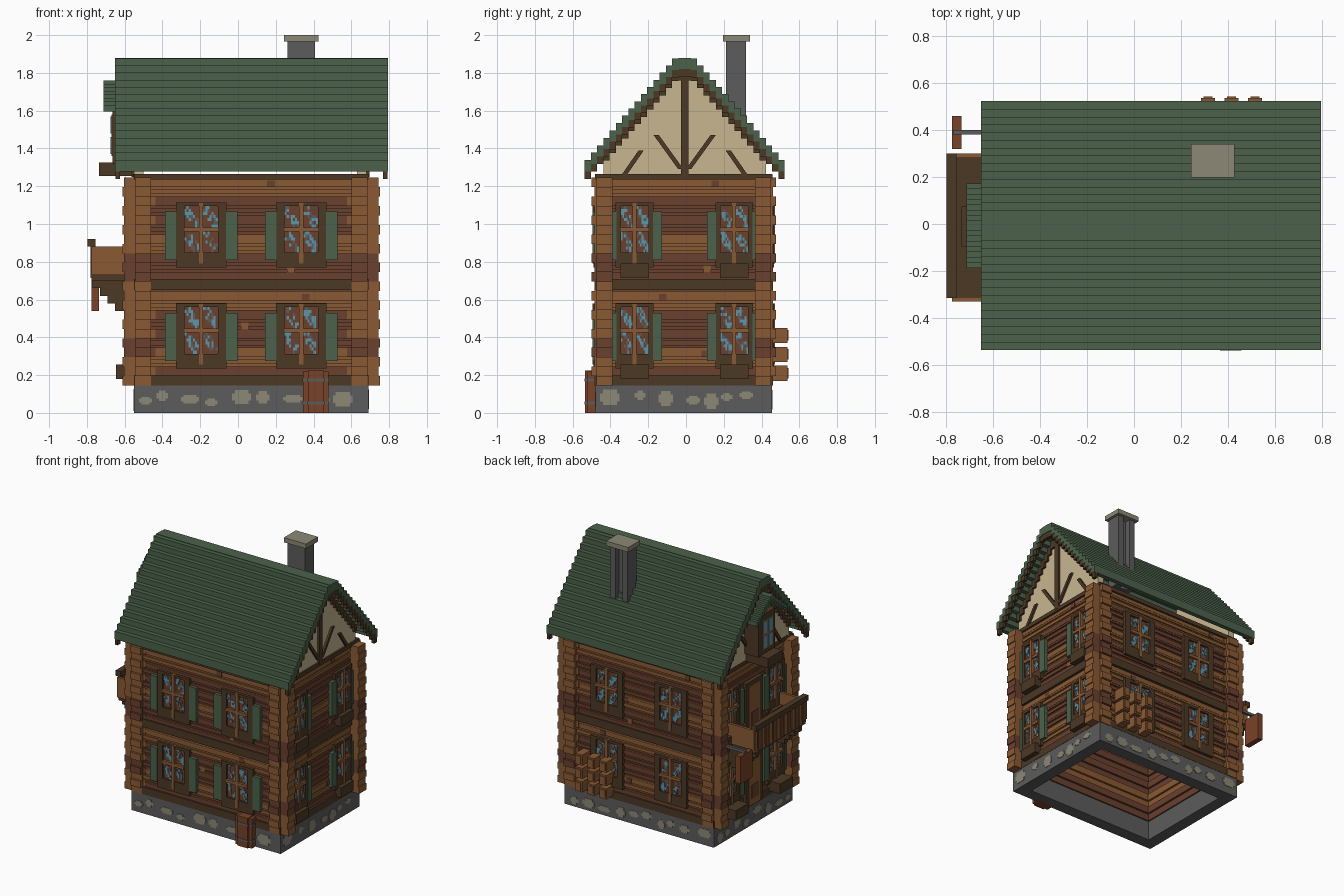
import bpy, bmesh, random
from mathutils import Vector

random.seed(4)
if "Cube" in bpy.data.objects:
    bpy.data.objects.remove(bpy.data.objects["Cube"])

COLOURS = {
    "roof green": (76, 98, 75), "light wood": (138, 90, 52), "red wood": (106, 65, 46),
    "dark timber": (76, 56, 37), "cream plaster": (200, 182, 144), "dark stone": (92, 92, 92),
    "pale stone": (140, 136, 118), "window blue": (92, 150, 170), "barrel wood": (120, 66, 40),
}
NAMES = list(COLOURS)
MATS = []


def linear(v):
    v /= 255
    return v / 12.92 if v < 0.04 else ((v + 0.055) / 1.055) ** 2.4


for name, rgb in COLOURS.items():
    m = bpy.data.materials.new(name)
    m.use_nodes = True
    col = [linear(c) for c in rgb] + [1]
    m.diffuse_color = col
    m.node_tree.nodes["Principled BSDF"].inputs["Base Color"].default_value = col
    MATS.append(m)

parts = {}


def box(part, mat, x, y, z):
    """Axis-aligned block from (min, max) pairs."""
    bm = parts.setdefault(part, bmesh.new())
    lo, hi = [Vector((f(x), f(y), f(z))) for f in (min, max)]
    vs = bmesh.ops.create_cube(bm, size=1)["verts"]
    for v in vs:
        v.co = Vector(l + (c + 0.5) * (h - l) for c, l, h in zip(v.co, lo, hi))
    for f in {f for v in vs for f in v.link_faces}:
        f.material_index = NAMES.index(mat)


def prism(part, mat, pts, x0, x1):
    """Extrude a (y, z) outline along x."""
    bm = parts.setdefault(part, bmesh.new())
    face = bm.faces.new([bm.verts.new((x0, y, z)) for y, z in pts])
    face.material_index = NAMES.index(mat)
    out = bmesh.ops.extrude_face_region(bm, geom=[face], use_keep_orig=True)["geom"]
    vs = [g for g in out if isinstance(g, bmesh.types.BMVert)]
    bmesh.ops.translate(bm, verts=vs, vec=(x1 - x0, 0, 0))
    faces = {f for v in vs for f in v.link_faces}
    for f in faces:
        f.material_index = NAMES.index(mat)
    bmesh.ops.recalc_face_normals(bm, faces=list(faces | {face}))


# side name: (wall axis, outer plane, outward sign, wall ends)
SIDES = {"front": ("y", -0.46, -1, (-0.53, 0.67)), "back": ("y", 0.435, 1, (-0.53, 0.67)),
         "right_end": ("x", 0.67, 1, (-0.46, 0.435)), "left_end": ("x", -0.53, -1, (-0.46, 0.435))}


def wall_box(side, part, mat, u, d, z):
    """Block on a wall: u along it, d outward from its plane."""
    axis, plane, sign, _ = SIDES[side]
    depth = (plane + sign * d[0], plane + sign * d[1])
    box(part, mat, u if axis == "y" else depth, depth if axis == "y" else u, z)


# Hollow stone foundation with pale stones
X, Y, T = (-0.55, 0.69), (-0.48, 0.455), 0.09
for y in ((Y[0], Y[0] + T), (Y[1] - T, Y[1])):
    box("foundation", "dark stone", X, y, (0, 0.145))
for x in ((X[0], X[0] + T), (X[1] - T, X[1])):
    box("foundation", "dark stone", x, (Y[0] + T, Y[1] - T), (0, 0.145))
for side, (_, _, _, ends) in SIDES.items():
    u = ends[0] + 0.02
    while u < ends[1] - 0.06:
        w, tall = random.uniform(0.03, 0.08), random.uniform(0.018, 0.042)
        z = random.uniform(0.045, 0.095)
        for grow, h in ((0, tall), (0.014, tall * 0.5)):
            wall_box(side, "foundation_stones", "pale stone", (u - grow, u + w + grow),
                     (0.0, 0.023), (z - h, z + h))
        u += w + random.uniform(0.04, 0.11)

# Log walls, course by course, with crossed ends at the corners
H = 0.05
for i in range(22):
    z = (0.145 + i * H, 0.145 + (i + 1) * H)
    mid = sum(z) / 2
    light = any(a < mid < b for a, b in ((0.25, 0.35), (0.57, 0.66), (0.86, 0.96), (1.14, 1.25)))
    wood, other = ("light wood", "red wood") if light else ("red wood", "light wood")
    for side, (_, _, _, ends) in SIDES.items():
        wall_box(side, "log_walls", wood, ends, (-0.08 - 0.015 * (i % 2), 0.008 * (i % 2)), z)
        wall_box(side, "log_walls", wood, ends, (-0.07, 0.01), (mid - 0.012, mid + 0.012))
        if i % 3 == 0:
            u = random.uniform(ends[0] + 0.15, ends[1] - 0.25)
            wall_box(side, "log_knots", other, (u, u + 0.04), (0, 0.014), (z[0], z[0] + 0.035))
    end_wood = "red wood" if any(a < mid < b for a, b in ((0.29, 0.39), (0.72, 0.85))) else "light wood"
    jag = 0.016 * (i % 2)
    for sx, cx in ((-1, -0.53), (1, 0.67)):
        for sy, cy in ((-1, -0.46), (1, 0.435)):
            box("corner_logs", end_wood, (cx - sx * (0.06 + 2 * jag), cx + sx * (0.082 - jag / 2)),
                (cy - sy * 0.07, cy + sy * 0.014), z)
            box("corner_logs", end_wood, (cx - sx * 0.07, cx + sx * 0.016),
                (cy - sy * (0.04 + jag), cy + sy * (0.025 + jag)), z)

# Dark floor beams around the house
for side, (_, _, _, ends) in SIDES.items():
    for z in ((0.145, 0.2), (0.65, 0.71), (1.235, 1.265)):
        inset = 0.05 if side.endswith("end") else 0
        wall_box(side, "floor_beams", "dark timber", (ends[0] - 0.02 + inset, ends[1] + 0.02 - inset),
                 (-0.03, 0.022), z)


def window(side, u, z, half, glass, h=0.345):
    """Framed four-pane window with a broken diagonal glint."""
    g0, g1 = z + 0.078, z + h - 0.02
    def b(mat, us, d, zs):
        wall_box(side, "windows", mat, us, d, zs)
    b("red wood", (u - glass, u + glass), (0, 0.016), (g0, g1))
    for s in (-1, 1):
        b("dark timber", (u + s * glass, u + s * half), (0, 0.03), (z, z + h))
    b("dark timber", (u - glass, u + glass), (0, 0.03), (z, g0))
    b("dark timber", (u - glass, u + glass), (0, 0.03), (g1, z + h))
    cz = (g0 + g1) / 2
    b("light wood", (u - 0.011, u + 0.011), (0, 0.036), (z + 0.02, z + h))
    b("light wood", (u - glass, u + glass), (0, 0.035), (cz - 0.011, cz + 0.011))
    n = 7
    cw, ch = (glass - 0.011) / n, (g1 - cz - 0.011) / n
    for pu in (u - glass, u + 0.011):
        for pz in (g0, cz + 0.011):
            for i in range(n):
                for j in range(n):
                    if abs(i + j - n + 1) < 3 and random.random() < 0.65:
                        b(random.choice(("window blue", "window blue", "dark stone")),
                          (pu + i * cw, pu + (i + 1) * cw), (0.01, 0.021),
                          (pz + j * ch, pz + (j + 1) * ch))


# Windows, shutters and sill boxes
for side in SIDES:
    long = side in ("front", "back")
    for u in ((-0.195, 0.335) if long else (-0.272, 0.255)):
        for z in (0.235, 0.77):
            window(side, u, z, 0.133 if long else 0.1, 0.088 if long else 0.073)
            if side != "back":
                near, far = (0.132, 0.192) if long else (0.096, 0.145)
                for s in (-1, 1):
                    wall_box(side, "shutters", "roof green", (u + s * near, u + s * far),
                             (0, 0.034), (z + 0.04, z + 0.295))
            if not long:
                out = 0.115 if side == "left_end" and z < 0.5 else 0.06
                wall_box(side, "sill_boxes", "dark timber", (u - 0.075, u + 0.075), (0, out),
                         (z - 0.055, z + 0.02))

# Entrance and balcony doors
for z in (0.16, 0.71):
    wall_box("left_end", "doors", "dark timber", (-0.11, 0.09), (0, 0.03), (z, z + 0.38))
    wall_box("left_end", "doors", "light wood", (-0.08, 0.06), (0, 0.036), (z, z + 0.35))
    wall_box("left_end", "doors", "red wood", (-0.05, 0.03), (0, 0.04), (z + 0.05, z + 0.15))

# Balcony
box("balcony", "dark timber", (-0.775, -0.53), (-0.31, 0.29), (0.7, 0.735))
box("balcony", "dark timber", (-0.797, -0.755), (-0.315, 0.3), (0.88, 0.92))
for y in (-0.33, 0.28):
    box("balcony", "light wood", (-0.775, -0.56), (y, y + 0.02), (0.73, 0.88))
for k in range(14):
    y = -0.31 + k * 0.044
    box("balcony", "light wood" if k % 2 else "red wood", (-0.78, -0.762), (y, y + 0.034), (0.715, 0.88))
for y in (-0.28, 0.23):
    for k in range(4):
        box("balcony_brackets", "dark timber", (-0.77 + k * 0.04, -0.53), (y, y + 0.04),
            (0.66 - k * 0.04, 0.7 - k * 0.04))

# Hanging board on an iron rod
box("hanging_rod", "dark stone", (-0.77, -0.53), (0.38, 0.4), (0.745, 0.765))
box("hanging_board", "barrel wood", (-0.775, -0.735), (0.32, 0.46), (0.54, 0.745))

# Roof: a stepped sweep of shingle courses
SWEEP = ((0.0, 1.88), (0.04, 1.88), (0.32, 1.56), (0.53, 1.31))
RIDGE, STEP, COUNT = -0.007, 0.0331, 16


def height(d):
    for (a, p), (b, q) in zip(SWEEP, SWEEP[1:]):
        if d <= b:
            return p + (q - p) * (d - a) / (b - a)


def stairs(drop, count):
    half = []
    for k in range(count):
        z = height((k + 0.3) * STEP) - drop
        half += [(k * STEP, z), ((k + 1) * STEP, z)]
    return [(RIDGE - d, z) for d, z in reversed(half)] + [(RIDGE + d, z) for d, z in half[1:]]


def shell(part, mat, top, bottom, count, x0, x1):
    prism(part, mat, stairs(top, count) + stairs(bottom, count)[::-1], x0, x1)


shell("roof", "roof green", 0, 0.06, COUNT, -0.652, 0.795)
for x in ((-0.648, -0.625), (0.768, 0.791)):
    shell("bargeboards", "dark timber", 0.055, 0.1, COUNT, *x)

# Plastered gables with timber framing
for sign, x in ((-1, -0.55), (1, 0.68)):
    wall = stairs(0.05, 13)
    wall = [(wall[0][0], 1.25)] + wall + [(wall[-1][0], 1.25)]
    prism("gables", "cream plaster", wall, x - sign * 0.05, x)
    a, b = x - sign * 0.01, x + sign * 0.015
    shell("gable_timbers", "dark timber", 0.05, 0.12, 13, a, b)
    prism("gable_timbers", "dark timber",
          [(RIDGE - 0.02, 1.25), (RIDGE + 0.02, 1.25), (RIDGE + 0.02, 1.8), (RIDGE - 0.02, 1.8)], a, b)
    for s in (-1, 1):
        for d0, z0, d1, z1 in ((0.02, 1.29, 0.15, 1.47), (0.32, 1.26, 0.23, 1.39)):
            prism("gable_timbers", "dark timber",
                  [(RIDGE + s * (d0 - 0.014), z0), (RIDGE + s * (d0 + 0.014), z0),
                   (RIDGE + s * (d1 + 0.014), z1), (RIDGE + s * (d1 - 0.014), z1)], a, b)

# Attic bay with its own little roof and planter
box("attic_bay", "dark timber", (-0.665, -0.54), (-0.11, 0.09), (1.32, 1.62))
box("attic_bay", "light wood", (-0.67, -0.66), (-0.075, 0.055), (1.36, 1.58))
for y in (-0.065, 0.0):
    for z in (1.37, 1.48):
        box("attic_bay", "window blue", (-0.675, -0.66), (y, y + 0.045), (z, z + 0.09))
box("attic_planter", "dark timber", (-0.735, -0.54), (-0.095, 0.075), (1.255, 1.325))
for k in range(8):
    d, z = k * 0.0225, 1.76 - k * 0.0185
    for s in (-1, 1):
        box("attic_bay_roof", "roof green", (-0.712, -0.54),
            (RIDGE + s * d, RIDGE + s * (d + 0.0225)), (z - 0.035, z))

# Chimney with a groove down its back, and a cap
box("chimney", "dark stone", (0.262, 0.408), (0.212, 0.275), (1.42, 1.97))
for x in (0.262, 0.363):
    box("chimney", "dark stone", (x, x + 0.045), (0.27, 0.318), (1.42, 1.97))
box("chimney_cap", "pale stone", (0.243, 0.427), (0.197, 0.34), (1.965, 2.0))

# Barrel by the front wall
box("barrel", "barrel wood", (0.345, 0.48), (-0.522, -0.46), (0, 0.22))
box("barrel", "barrel wood", (0.37, 0.455), (-0.535, -0.46), (0, 0.225))
for z in (0.045, 0.165):
    box("barrel_hoops", "dark stone", (0.342, 0.483), (-0.525, -0.46), (z, z + 0.016))
    box("barrel_hoops", "dark stone", (0.367, 0.458), (-0.538, -0.46), (z, z + 0.016))

# Stacked firewood at the back
for c in range(3):
    for r in range(3):
        x, z = 0.285 + c * 0.1, 0.17 + r * 0.1
        box("firewood", "light wood", (x, x + 0.06), (0.44, 0.537), (z, z + 0.08))
        box("firewood", "light wood", (x + 0.01, x + 0.05), (0.53, 0.543), (z + 0.012, z + 0.068))

# Turn every part into an object
for name, bm in parts.items():
    mesh = bpy.data.meshes.new(name)
    bm.to_mesh(mesh)
    bm.free()
    for m in MATS:
        mesh.materials.append(m)
    bpy.context.scene.collection.objects.link(bpy.data.objects.new(name, mesh))
